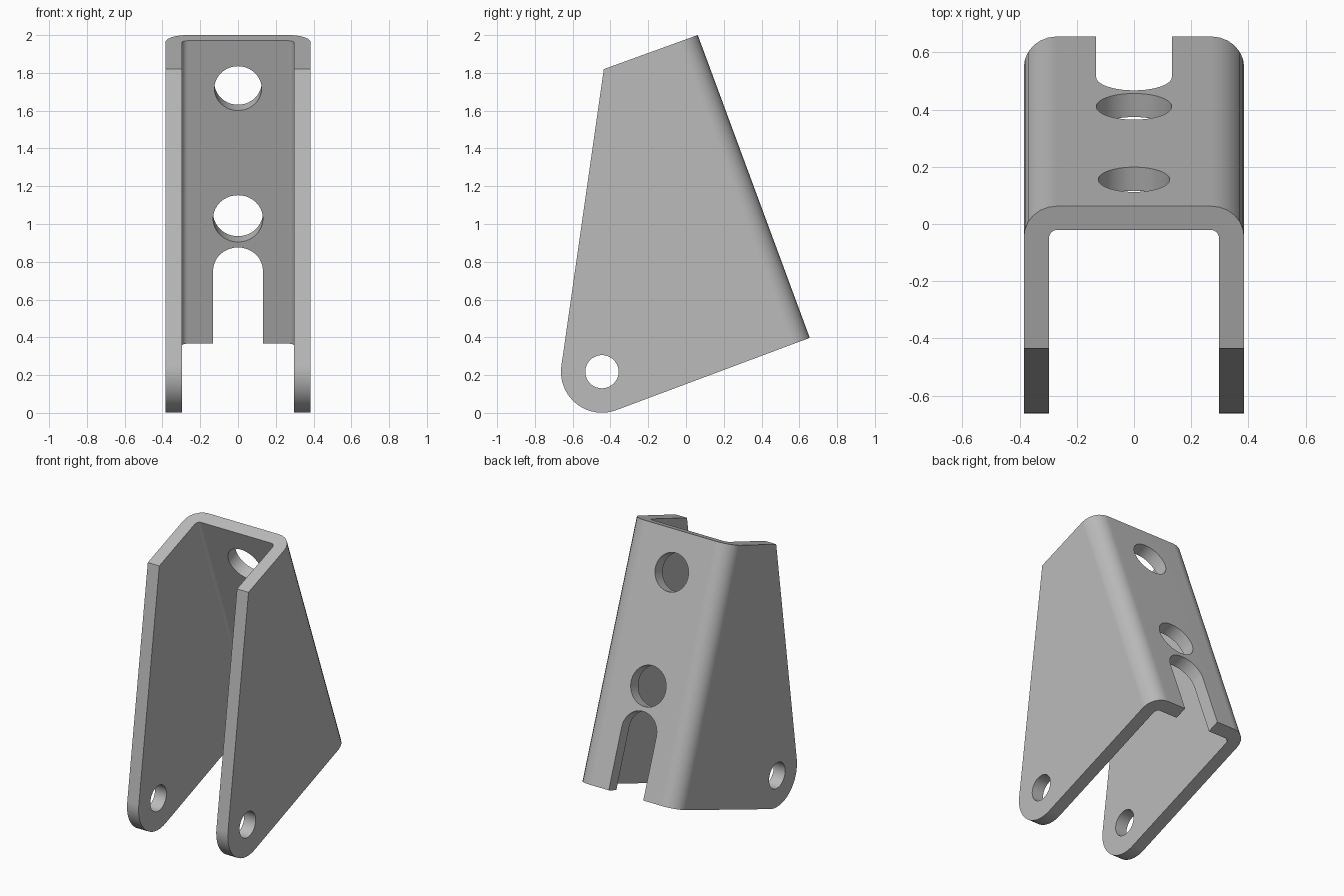
import bpy, bmesh
from math import sin, cos, pi, radians, atan2, acos, hypot
from mathutils import Vector

if "Cube" in bpy.data.objects:
    bpy.data.objects.remove(bpy.data.objects["Cube"], do_unlink=True)

# Main dimensions
HALF_W, WALL = 0.385, 0.088
OUTER_R, INNER_R = 0.115, 0.03
LENGTH = 1.707
TILT = radians(20.3)
UP = Vector((0, -sin(TILT), cos(TILT)))         # along the back plate
INWARD = Vector((0, -cos(TILT), -sin(TILT)))    # from back plate to front
BASE = Vector((0, 0.655, 0.398))                # lower back edge
PIVOT = Vector((0, -0.445, 0.218))
LUG_R, PIVOT_R = 0.217, 0.088


def plate(x, u, w):
    """Point in the tilted frame of the back plate."""
    return BASE + Vector((x, 0, 0)) + UP * u + INWARD * w


def arc(cx, cy, r, a0, a1, n):
    return [(cx + r * cos(a0 + (a1 - a0) * i / n),
             cy + r * sin(a0 + (a1 - a0) * i / n)) for i in range(n + 1)]


def prism(name, points, sweep):
    """Closed solid: polygon swept along a vector."""
    bm = bmesh.new()
    face = bm.faces.new([bm.verts.new(p) for p in points])
    new = bmesh.ops.extrude_face_region(bm, geom=[face])["geom"]
    bmesh.ops.translate(bm, vec=sweep, verts=[v for v in new if isinstance(v, bmesh.types.BMVert)])
    bmesh.ops.recalc_face_normals(bm, faces=bm.faces[:])
    mesh = bpy.data.meshes.new(name)
    bm.to_mesh(mesh)
    bm.free()
    obj = bpy.data.objects.new(name, mesh)
    bpy.context.collection.objects.link(obj)
    return obj


def apply_boolean(target, cutter, operation):
    cutter.hide_render = True
    mod = target.modifiers.new(cutter.name, "BOOLEAN")
    mod.object, mod.operation, mod.solver = cutter, operation, "EXACT"
    bpy.context.view_layer.objects.active = target
    bpy.ops.object.modifier_apply(modifier=mod.name)
    bpy.data.objects.remove(cutter, do_unlink=True)


# Bent U channel with rounded corners, longer than needed
inner_w = HALF_W - WALL
outer = arc(HALF_W - OUTER_R, OUTER_R, OUTER_R, 0, -pi / 2, 6)
inner = arc(inner_w - INNER_R, WALL + INNER_R, INNER_R, -pi / 2, 0, 6)
half = [(HALF_W, 1.6)] + outer
half_in = inner + [(inner_w, 1.6)]
mirror = lambda pts: [(-x, w) for x, w in reversed(pts)]
profile = half + mirror(half) + mirror(half_in) + half_in
bracket = prism("bracket", [plate(x, -0.4, w) for x, w in profile], UP * (LENGTH + 0.8))

# Side outline: tapered flange ending in a round lug
top_front = Vector((0, -0.435, 1.82))
to_top = top_front - PIVOT
start = atan2(-UP.z, -UP.y)
end = atan2(to_top.z, to_top.y) + acos(LUG_R / hypot(to_top.y, to_top.z)) - 2 * pi
lug = [Vector((0, y, z)) for y, z in arc(PIVOT.y, PIVOT.z, LUG_R, start, end, 20)]
outline = [plate(0, LENGTH, -0.2), plate(0, 0, -0.2)] + lug + [top_front]
side = Vector((0.6, 0, 0))
apply_boolean(bracket, prism("side_outline", [p - side for p in outline], side * 2), "INTERSECT")

# Pivot holes through both flanges
ring = [Vector((0, y, z)) for y, z in arc(PIVOT.y, PIVOT.z, PIVOT_R, 0, 2 * pi, 40)[:-1]]
apply_boolean(bracket, prism("pivot_hole", [p - side for p in ring], side * 2), "DIFFERENCE")

# Two round holes and an open slot in the back plate
openings = {
    "upper_hole": arc(0, 1.44, 0.125, 0, 2 * pi, 40)[:-1],
    "lower_hole": arc(0, 0.705, 0.132, 0, 2 * pi, 40)[:-1],
    "slot": [(-0.132, -0.2), (0.132, -0.2)] + arc(0, 0.41, 0.132, 0, pi, 20),
}
for name, pts in openings.items():
    cutter = prism(name, [plate(x, u, -0.1) for x, u in pts], INWARD * 0.4)
    apply_boolean(bracket, cutter, "DIFFERENCE")

# Plain grey metal
grey = bpy.data.materials.new("grey_metal")
grey.use_nodes = True
colour = (0.5, 0.5, 0.5, 1)
grey.diffuse_color = colour
grey.node_tree.nodes["Principled BSDF"].inputs["Base Color"].default_value = colour
bracket.data.materials.clear()
bracket.data.materials.append(grey)
for poly in bracket.data.polygons:
    poly.material_index = 0

# Smooth bends, sharp plate edges
bpy.ops.object.select_all(action="DESELECT")
bracket.select_set(True)
bpy.context.view_layer.objects.active = bracket
bpy.ops.object.shade_smooth_by_angle(angle=radians(30))
weighted = bracket.modifiers.new("flat_plates", "WEIGHTED_NORMAL")
weighted.keep_sharp = True
